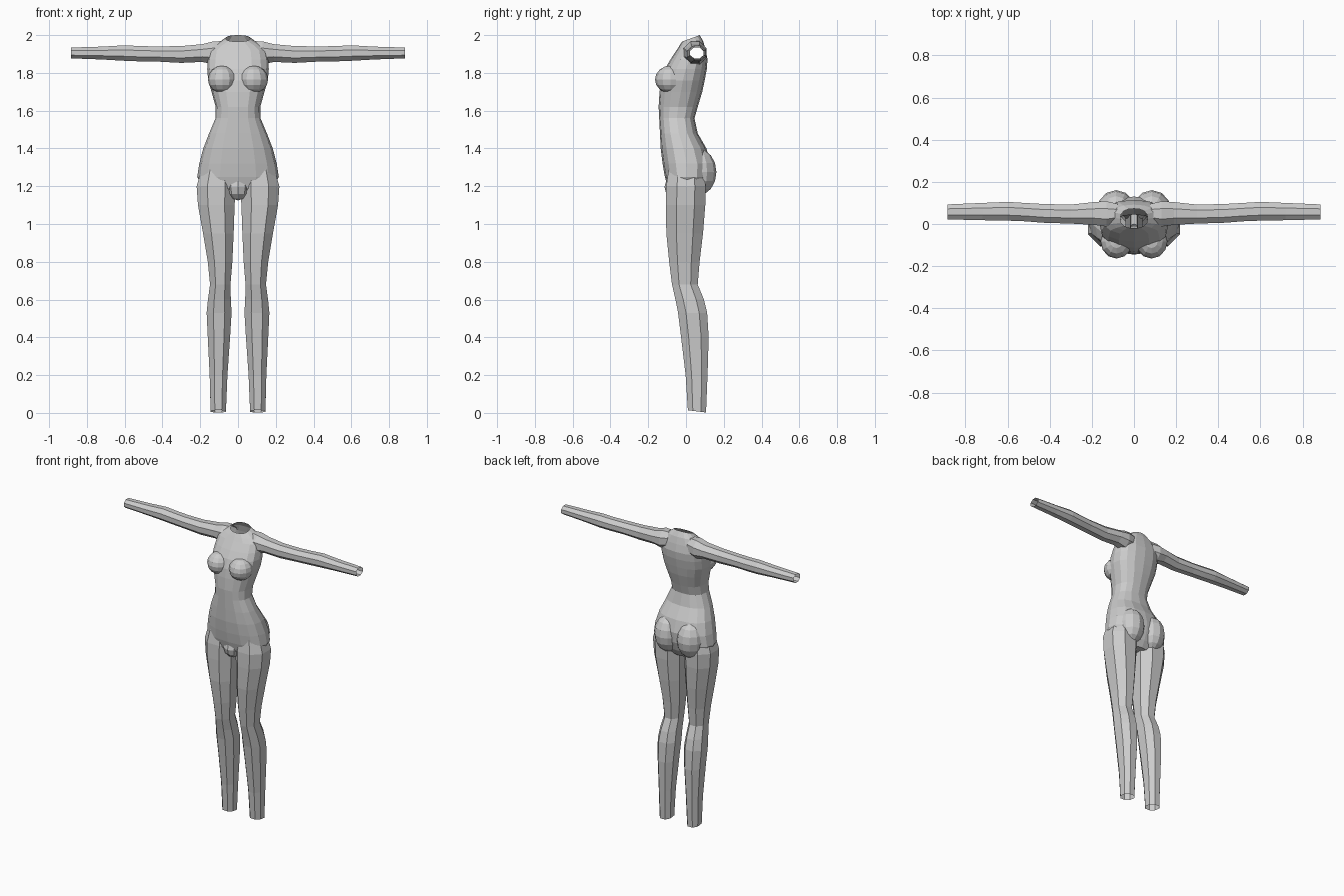
import bpy, bmesh, math
from mathutils import Vector

if "Cube" in bpy.data.objects:
    bpy.data.objects.remove(bpy.data.objects["Cube"])


def make_object(name, bm):
    bmesh.ops.recalc_face_normals(bm, faces=bm.faces)
    mesh = bpy.data.meshes.new(name)
    bm.to_mesh(mesh)
    bm.free()
    ob = bpy.data.objects.new(name, mesh)
    bpy.context.collection.objects.link(ob)
    return ob


def loft(name, rings, sides, power, place, offset=0.0):
    """Skin closed rings (t, a0, a1, b0, b1[, tilt]); place() maps t, a, b to space."""
    bm = bmesh.new()
    loops = []
    grow = 1 / math.cos(math.pi / sides) ** power if offset else 1
    for t, a0, a1, b0, b1, *tilt in rings:
        loop = []
        for i in range(sides):
            ang = 2 * math.pi * (i + offset) / sides
            c, s = math.cos(ang), math.sin(ang)
            u = math.copysign(abs(c) ** power, c) * grow
            v = math.copysign(abs(s) ** power, s) * grow
            a = (a0 + a1) / 2 + (a1 - a0) / 2 * u
            b = (b0 + b1) / 2 + (b1 - b0) / 2 * v
            dz = tilt[0] * v if tilt else 0
            loop.append(bm.verts.new(place(t + dz, a, b)))
        loops.append(loop)
    for lo, hi in zip(loops, loops[1:]):
        for i in range(sides):
            j = (i + 1) % sides
            bm.faces.new((lo[i], lo[j], hi[j], hi[i]))
    bm.faces.new(loops[0])
    bm.faces.new(loops[-1])
    return make_object(name, bm)


def blob(name, centre, radii, seg=12, rings=8):
    bm = bmesh.new()
    bmesh.ops.create_uvsphere(bm, u_segments=seg, v_segments=rings, radius=1)
    for v in bm.verts:
        v.co = Vector(c + r * k for c, r, k in zip(centre, radii, v.co))
    return make_object(name, bm)


# torso: height, half width, front y, back y, tilt
torso_profile = [
    (1.145, .07, -.06, .08, 0), (1.19, .19, -.095, .105, 0),
    (1.25, .216, -.112, .125, 0), (1.32, .205, -.124, .13, 0),
    (1.40, .184, -.134, .108, 0), (1.48, .153, -.138, .062, 0),
    (1.56, .119, -.142, .045, 0), (1.62, .118, -.145, .062, 0),
    (1.70, .140, -.140, .086, 0), (1.76, .158, -.132, .099, 0),
    (1.82, .163, -.112, .110, 0), (1.87, .160, -.083, .114, 0),
    (1.92, .150, -.050, .104, 0), (1.955, .110, -.034, .092, .010),
    (1.983, .065, -.020, .073, .017)]
torso = loft("body", [(z, -w, w, f, b, t) for z, w, f, b, t in torso_profile],
             16, .84, lambda t, a, b: (a, b, t))

# leg: height, inner x, outer x, front y, back y
leg_profile = [
    (.008, .064, .145, .010, .106, -.006), (.2, .056, .150, -.002, .114),
    (.4, .042, .160, -.026, .120), (.53, .034, .166, -.042, .112),
    (.6, .038, .159, -.056, .095), (.68, .040, .148, -.074, .062),
    (.8, .030, .160, -.089, .072), (.95, .023, .185, -.104, .090),
    (1.1, .018, .212, -.107, .102), (1.2, .012, .219, -.105, .104),
    (1.3, .03, .190, -.09, .09)]

# arm: distance out, front y, back y, bottom z, top z
arm_profile = [
    (.075, .005, .095, 1.855, 1.968), (.13, -.012, .108, 1.845, 1.967),
    (.19, -.004, .104, 1.858, 1.952), (.30, .002, .092, 1.853, 1.942),
    (.43, .006, .095, 1.860, 1.940), (.52, .013, .100, 1.861, 1.942),
    (.60, .016, .105, 1.864, 1.946), (.72, .018, .100, 1.871, 1.939),
    (.885, .022, .093, 1.877, 1.934)]

parts = []
for s in (1, -1):
    side = "left" if s > 0 else "right"
    parts += [
        loft(side + "_leg", leg_profile, 8, .9,
             lambda t, a, b: (s * a, b, t), .5),
        loft(side + "_arm", arm_profile, 8, 1,
             lambda t, a, b: (s * t, a, b), .5),
        blob(side + "_breast", (s * .083, -.083, 1.765), (.076, .081, .073)),
        blob(side + "_buttock", (s * .085, .062, 1.275), (.092, .099, .125))]
parts.append(blob("pelvis_front", (0, -.045, 1.195), (.066, .069, .07), 10, 6))

# weld all parts into one skin
for p in parts:
    mod = torso.modifiers.new(p.name, 'BOOLEAN')
    mod.operation = 'UNION'
    mod.solver = 'EXACT'
    mod.object = p
bpy.context.view_layer.update()
skin = bpy.data.meshes.new_from_object(
    torso.evaluated_get(bpy.context.evaluated_depsgraph_get()))
torso.modifiers.clear()
torso.data = skin
for p in parts:
    bpy.data.objects.remove(p)

# open the neck, wrists and ankles
bm = bmesh.new()
bm.from_mesh(skin)
caps = []
for f in bm.faces:
    c, n = f.calc_center_median(), f.normal
    wrist = abs(c.x) > .88 and abs(n.x) > .9
    ankle = c.z < .03 and n.z < -.8
    neck = c.z > 1.96 and abs(c.x) < .03 and n.z > .8
    if wrist or ankle or neck:
        caps.append(f)
bmesh.ops.delete(bm, geom=caps, context='FACES')
bm.to_mesh(skin)
bm.free()
